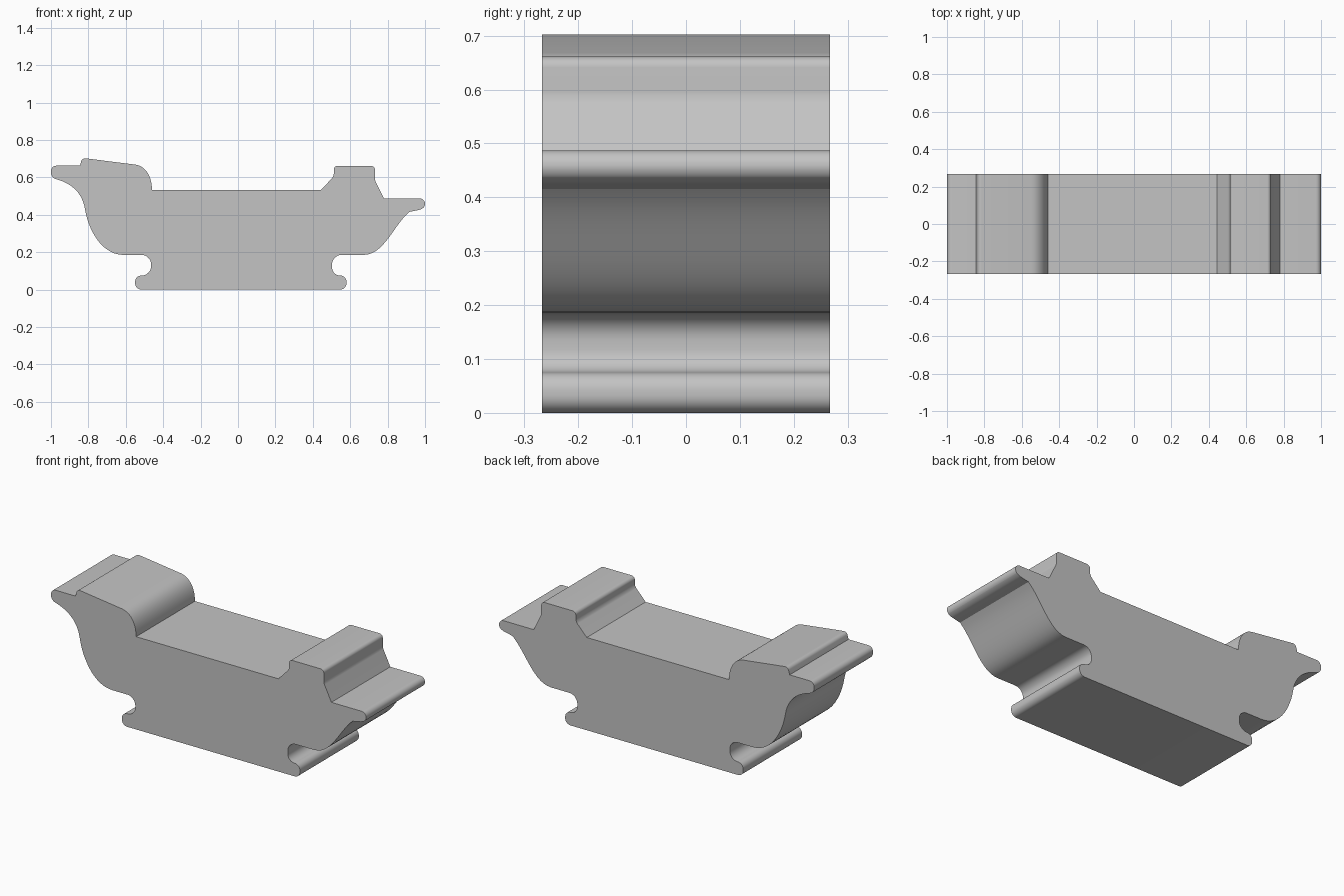
import bpy
import bmesh
import math
from mathutils import Vector
from mathutils.geometry import interpolate_bezier

HALF_DEPTH = 0.267

if "Cube" in bpy.data.objects:
    bpy.data.objects.remove(bpy.data.objects["Cube"], do_unlink=True)


def corner(x, z, cut=0.0):
    """Outline corner, rounded off over the given distance."""
    return [(Vector((x, z)), cut)]


def curve(*controls, steps=14):
    """Smooth stretch of outline from four control points."""
    return [(p, 0.0) for p in interpolate_bezier(*map(Vector, controls), steps)]


def rounded(outline):
    """Replace each rounded corner with a short arc."""
    points = []
    for i, (p, cut) in enumerate(outline):
        if not cut:
            points.append(p)
            continue
        before = outline[i - 1][0]
        after = outline[(i + 1) % len(outline)][0]
        a = p + (before - p).normalized() * cut
        b = p + (after - p).normalized() * cut
        points += interpolate_bezier(a, a.lerp(p, 0.55), b.lerp(p, 0.55), b, 9)
    return points


def extrude_outline(name, points, material):
    """Solid with the x-z outline, spanning the full depth."""
    bm = bmesh.new()
    face = bm.faces.new([bm.verts.new((p.x, -HALF_DEPTH, p.y)) for p in points])
    swept = bmesh.ops.extrude_face_region(bm, geom=[face], use_keep_orig=True)
    verts = [v for v in swept["geom"] if isinstance(v, bmesh.types.BMVert)]
    bmesh.ops.translate(bm, verts=verts, vec=(0, 2 * HALF_DEPTH, 0))
    bmesh.ops.recalc_face_normals(bm, faces=bm.faces)
    mesh = bpy.data.meshes.new(name)
    bm.to_mesh(mesh)
    bm.free()
    mesh.materials.append(material)
    obj = bpy.data.objects.new(name, mesh)
    bpy.context.collection.objects.link(obj)
    bpy.ops.object.select_all(action="DESELECT")
    obj.select_set(True)
    bpy.context.view_layer.objects.active = obj
    bpy.ops.object.shade_smooth_by_angle(angle=math.radians(25))


grey = bpy.data.materials.new("plain grey")
grey.use_nodes = True
grey.diffuse_color = (0.55, 0.55, 0.55, 1)
grey.node_tree.nodes["Principled BSDF"].inputs["Base Color"].default_value = grey.diffuse_color

# Foot and right-hand notch
outline = corner(-0.55, 0, 0.033) + corner(0.58, 0, 0.033)
outline += corner(0.58, 0.075, 0.033) + corner(0.503, 0.075, 0.043)
outline += corner(0.503, 0.185, 0.05)
# Right hull and pointed end
outline += curve((0.67, 0.185), (0.78, 0.185), (0.83, 0.34), (0.915, 0.415))
outline += corner(0.98, 0.428, 0.015) + corner(1.0, 0.445, 0.012)
outline += corner(1.0, 0.487, 0.028) + corner(0.78, 0.487)
# Right raised block
outline += corner(0.732, 0.585, 0.01) + corner(0.732, 0.661, 0.02)
outline += corner(0.512, 0.661, 0.02) + corner(0.512, 0.605, 0.015)
# Deck and left raised block
outline += corner(0.443, 0.532)
outline += curve((-0.46, 0.532), (-0.46, 0.60), (-0.49, 0.66), (-0.55, 0.668))
outline += corner(-0.833, 0.704, 0.018) + corner(-0.845, 0.662)
# Left lip and hull
outline += corner(-1.0, 0.662, 0.028) + corner(-1.0, 0.60, 0.024)
outline += curve((-0.965, 0.588), (-0.87, 0.56), (-0.83, 0.50), (-0.818, 0.43))
outline += curve((-0.818, 0.43), (-0.80, 0.32), (-0.73, 0.185), (-0.61, 0.185))[1:]
# Left-hand notch
outline += corner(-0.465, 0.185, 0.05) + corner(-0.465, 0.075, 0.05)
outline += corner(-0.55, 0.075, 0.033)

extrude_outline("ship_body", rounded(outline), grey)
